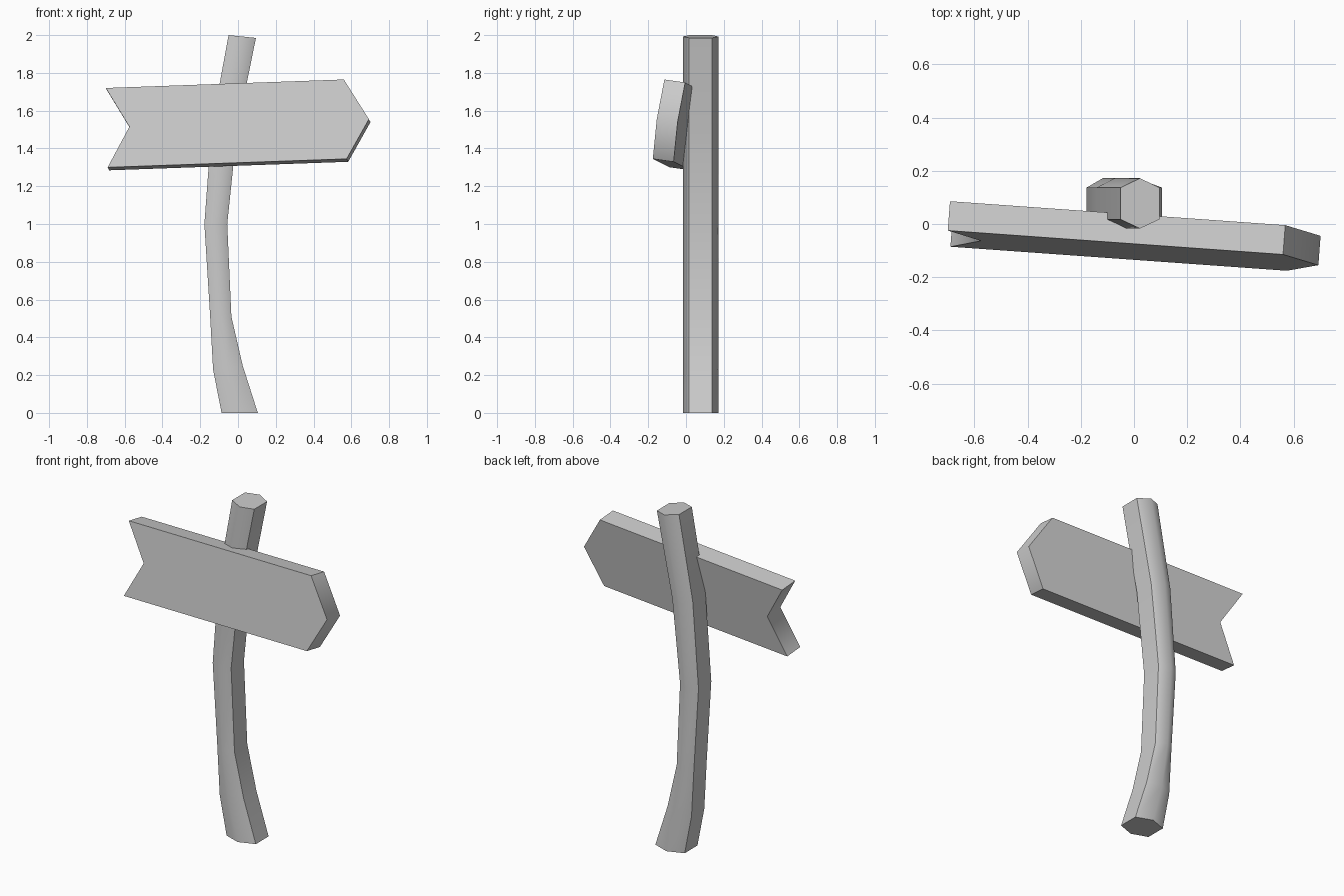
import bpy
import bmesh
from mathutils import Vector

cube = bpy.data.objects.get("Cube")
if cube:
    bpy.data.objects.remove(cube, do_unlink=True)

# Single plain colour
grey = bpy.data.materials.new("plain_grey")
grey.use_nodes = True
colour = (0.6, 0.6, 0.6, 1)
grey.diffuse_color = colour
grey.node_tree.nodes["Principled BSDF"].inputs["Base Color"].default_value = colour


def loft(name, rings, is_soft):
    """Join equal rings into a capped solid; is_soft(ring_index, corner) picks smooth edges."""
    bm = bmesh.new()
    loops = [[bm.verts.new(p) for p in ring] for ring in rings]
    count = len(loops[0])
    for low, high in zip(loops, loops[1:]):
        for i in range(count):
            j = (i + 1) % count
            bm.faces.new((low[i], low[j], high[j], high[i]))
    bm.faces.new(loops[0][::-1])
    bm.faces.new(loops[-1])
    bmesh.ops.recalc_face_normals(bm, faces=bm.faces)
    place = {v: (r, i) for r, ring in enumerate(loops) for i, v in enumerate(ring)}
    for face in bm.faces:
        face.smooth = True
    for edge in bm.edges:
        (r1, i1), (r2, i2) = (place[v] for v in edge.verts)
        if r1 == r2:
            edge.smooth = 0 < r1 < len(loops) - 1
        else:
            edge.smooth = is_soft(i1)
    mesh = bpy.data.meshes.new(name)
    bm.to_mesh(mesh)
    bm.free()
    mesh.materials.append(grey)
    obj = bpy.data.objects.new(name, mesh)
    bpy.context.collection.objects.link(obj)
    return obj


# Bent six-sided post: left and right side of each ring as (x, z)
sides = [
    ((-0.087, 0), (0.105, 0)),
    ((-0.132, 0.23), (0.025, 0.25)),
    ((-0.148, 0.52), (-0.035, 0.51)),
    ((-0.178, 1.0), (-0.057, 1.0)),
    ((-0.14, 1.51), (-0.006, 1.49)),
    ((-0.05, 2.0), (0.095, 1.985)),
]
# Cross-section: fraction across the width, depth in y
section = [(0, 0.017), (0.5, -0.017), (1, 0.017), (1, 0.137), (0.5, 0.172), (0, 0.137)]
post_rings = []
for a, b in sides:
    a, b = Vector(a), Vector(b)
    ring = []
    for t, y in section:
        p = a.lerp(b, t)
        ring.append((p.x, y, p.y))
    post_rings.append(ring)
loft("post", post_rings, lambda i: i in (1, 4))

# Arrow-shaped board, turned and leaning back: outline as (x, z)
outline = [(-0.70, 1.72), (0.56, 1.765), (0.693, 1.555),
           (0.575, 1.345), (-0.69, 1.30), (-0.575, 1.515)]
turn, lean, thickness = -0.0765, 0.143, 0.11
front = [Vector((x, -0.324 + turn * x + lean * z, z)) for x, z in outline]
depth = Vector((-turn, 1, -lean)) * thickness
loft("arrow_board", [front, [p + depth for p in front]], lambda i: i in (2, 5))
